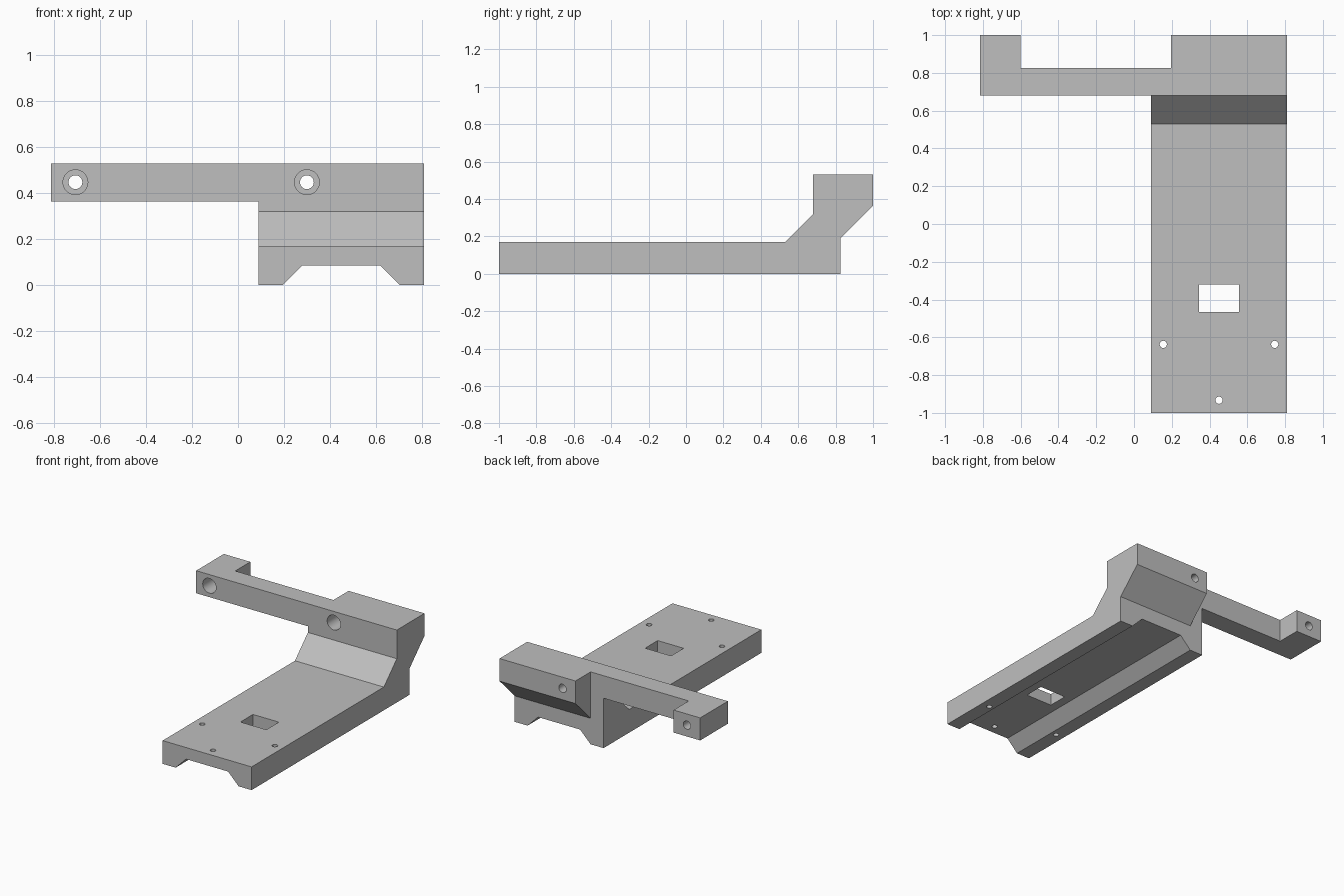
import bpy
import bmesh
import math
from mathutils import Vector

old = bpy.data.objects.get("Cube")
if old:
    bpy.data.objects.remove(old, do_unlink=True)

grey = bpy.data.materials.new("light grey")
grey.use_nodes = True
colour = (0.52, 0.52, 0.52, 1)
grey.diffuse_color = colour
grey.node_tree.nodes["Principled BSDF"].inputs["Base Color"].default_value = colour


def add_object(name, bm):
    bmesh.ops.recalc_face_normals(bm, faces=bm.faces)
    mesh = bpy.data.meshes.new(name)
    bm.to_mesh(mesh)
    bm.free()
    mesh.materials.append(grey)
    obj = bpy.data.objects.new(name, mesh)
    bpy.context.collection.objects.link(obj)
    return obj


def prism(name, points, axis, start, end):
    """Extrude a flat outline along x, y or z."""
    bm = bmesh.new()
    verts = []
    for p in points:
        co = list(p)
        co.insert("xyz".index(axis), start)
        verts.append(bm.verts.new(co))
    face = bm.faces.new(verts)
    step = Vector((0, 0, 0))
    step["xyz".index(axis)] = end - start
    moved = bmesh.ops.extrude_face_region(bm, geom=[face])["geom"]
    bmesh.ops.translate(bm, vec=step, verts=[g for g in moved if isinstance(g, bmesh.types.BMVert)])
    return add_object(name, bm)


def rod(name, centre, axis, radius, start, end):
    """Round cutter along y or z."""
    ring = [(centre[0] + radius * math.cos(math.tau * i / 40),
             centre[1] + radius * math.sin(math.tau * i / 40)) for i in range(40)]
    return prism(name, ring, axis, start, end)


def combine(target, tool, operation):
    mod = target.modifiers.new(operation, "BOOLEAN")
    mod.operation = operation
    mod.solver = "EXACT"
    mod.object = tool
    bpy.context.view_layer.objects.active = target
    bpy.ops.object.modifier_apply(modifier=mod.name)
    bpy.data.objects.remove(tool, do_unlink=True)


# Base plate rising into the rear block
bracket = prism("bracket", [(-1, 0), (0.825, 0), (0.825, 0.19), (1, 0.365), (1, 0.53),
                            (0.68, 0.53), (0.68, 0.32), (0.53, 0.17), (-1, 0.17)],
                "x", 0.09, 0.81)

# Rear step beside the overhang
combine(bracket, prism("rear_notch", [(0, 0.825), (0.195, 0.825), (0.195, 1.1), (0, 1.1)],
                       "z", -0.1, 0.7), "DIFFERENCE")

# Side arm with its end block
arm = prism("side_arm", [(-0.815, 0.68), (0.15, 0.68), (0.15, 0.825), (-0.6, 0.825),
                         (-0.6, 1), (-0.815, 1)], "z", 0.365, 0.53)
combine(bracket, arm, "UNION")

# Channel under the plate
channel = prism("channel", [(0.185, -0.01), (0.28, 0.085), (0.62, 0.085), (0.715, -0.01)],
                "y", -1.1, 1.1)
combine(bracket, channel, "DIFFERENCE")

# Rectangular slot and pin holes through the plate
slot = prism("slot", [(0.345, -0.465), (0.555, -0.465), (0.555, -0.32), (0.345, -0.32)],
             "z", -0.1, 0.3)
combine(bracket, slot, "DIFFERENCE")
for spot in [(0.155, -0.637), (0.745, -0.637), (0.45, -0.933)]:
    combine(bracket, rod("pin_hole", spot, "z", 0.019, -0.1, 0.3), "DIFFERENCE")

# Counterbored screw holes through the end block and rear block
for x in (-0.708, 0.3):
    combine(bracket, rod("screw_hole", (x, 0.448), "y", 0.03, 0.5, 1.1), "DIFFERENCE")
    combine(bracket, rod("counterbore", (x, 0.448), "y", 0.054, 0.5, 0.88), "DIFFERENCE")

# Smooth hole walls, crisp edges
bpy.ops.object.select_all(action="DESELECT")
bracket.select_set(True)
bpy.context.view_layer.objects.active = bracket
bpy.ops.object.shade_smooth_by_angle(angle=math.radians(30))
